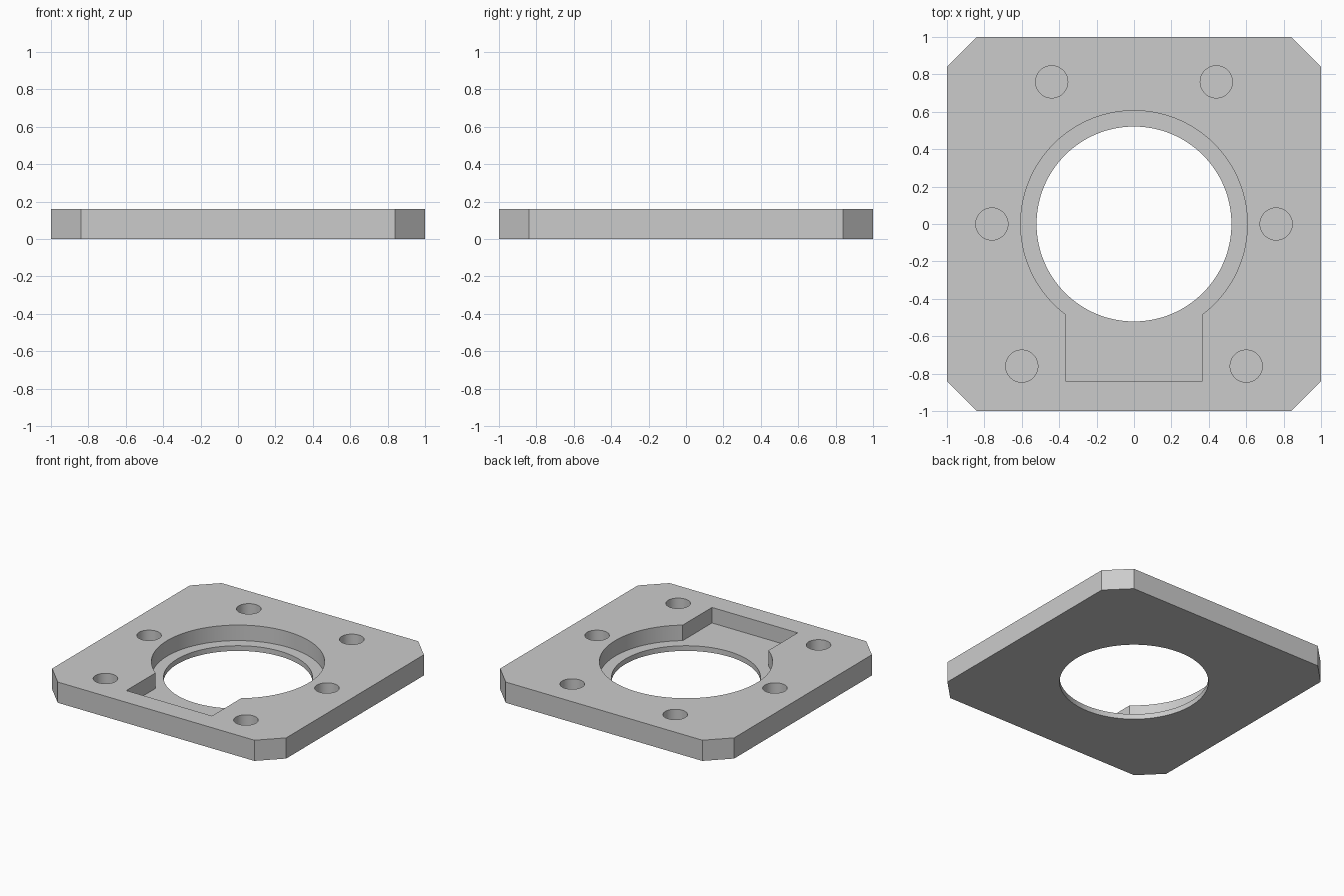
import bpy, bmesh, math

cube = bpy.data.objects.get("Cube")
if cube:
    bpy.data.objects.remove(cube, do_unlink=True)

HEIGHT = 0.16
FLOOR = 0.04      # floor of the recess and of the blind holes
ABOVE = 0.3       # cutters rise past the top face

grey = bpy.data.materials.new("plain grey")
grey.use_nodes = True
colour = (0.6, 0.6, 0.6, 1)
grey.diffuse_color = colour
grey.node_tree.nodes["Principled BSDF"].inputs["Base Color"].default_value = colour


def arc(radius, start, end, steps, centre=(0, 0)):
    """Points along an arc, both ends included."""
    angles = [start + (end - start) * i / steps for i in range(steps + 1)]
    return [(centre[0] + radius * math.cos(a), centre[1] + radius * math.sin(a)) for a in angles]


def circle(radius, steps, centre=(0, 0)):
    return arc(radius, 0, math.tau, steps, centre)[:-1]


def prism(name, outline, bottom, top):
    """Extrude a counter-clockwise outline from bottom to top."""
    bm = bmesh.new()
    face = bm.faces.new([bm.verts.new((x, y, bottom)) for x, y in outline])
    grown = bmesh.ops.extrude_face_region(bm, geom=[face])
    moved = [v for v in grown["geom"] if isinstance(v, bmesh.types.BMVert)]
    bmesh.ops.translate(bm, verts=moved, vec=(0, 0, top - bottom))
    bmesh.ops.recalc_face_normals(bm, faces=bm.faces)
    mesh = bpy.data.meshes.new(name)
    bm.to_mesh(mesh)
    bm.free()
    mesh.materials.append(grey)
    obj = bpy.data.objects.new(name, mesh)
    bpy.context.collection.objects.link(obj)
    return obj


# Square plate with clipped corners
C = 0.84
plate = prism("mounting_plate",
              [(C, -1), (1, -C), (1, C), (C, 1), (-C, 1), (-1, C), (-1, -C), (-C, -1)],
              0, HEIGHT)

# Round recess that opens into a rectangular pocket at the front
R, POCKET = 0.606, 0.366
side = -math.acos(POCKET / R)
recess = arc(R, side, math.pi - side, 96) + [(-POCKET, -C), (POCKET, -C)]
cutters = [prism("recess_cutter", recess, FLOOR, ABOVE)]

# Through bore, leaving a thin ledge
cutters.append(prism("bore_cutter", circle(0.521, 128), -0.1, ABOVE))

# Three mirrored pairs of blind screw holes
for x, y in [(0.44, 0.76), (0.76, 0), (0.6, -0.76)]:
    for s in (-1, 1):
        cutters.append(prism("hole_cutter", circle(0.086, 48, (s * x, y)), FLOOR, ABOVE))

# Cut everything out of the plate
bpy.context.view_layer.objects.active = plate
for cutter in cutters:
    cutter.hide_render = True
    cut = plate.modifiers.new("cut", "BOOLEAN")
    cut.operation = "DIFFERENCE"
    cut.solver = "EXACT"
    cut.object = cutter
    bpy.ops.object.modifier_apply(modifier=cut.name)
    bpy.data.objects.remove(cutter, do_unlink=True)

# Smooth round walls, keep the edges sharp
bpy.ops.object.select_all(action="DESELECT")
plate.select_set(True)
bpy.ops.object.shade_smooth_by_angle(angle=math.radians(30))
